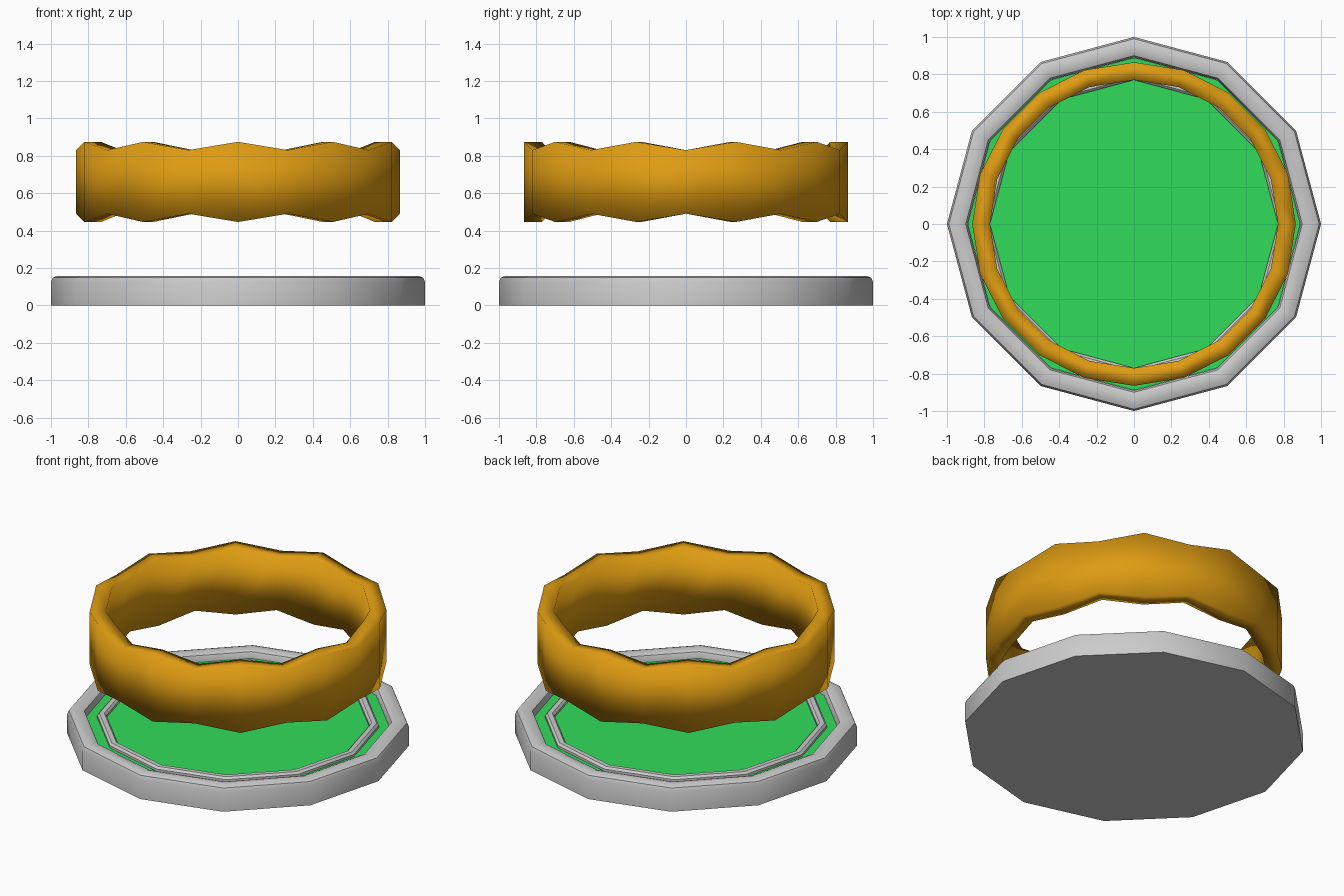
import bpy, bmesh
from math import pi, cos, sin, radians

if "Cube" in bpy.data.objects:
    bpy.data.objects.remove(bpy.data.objects["Cube"])


def finish(name, bm, color=None, angle=40):
    bmesh.ops.recalc_face_normals(bm, faces=bm.faces)
    me = bpy.data.meshes.new(name)
    bm.to_mesh(me)
    bm.free()
    ob = bpy.data.objects.new(name, me)
    bpy.context.collection.objects.link(ob)
    if color:
        mat = bpy.data.materials.new(name + "_color")
        mat.diffuse_color = (*color, 1)
        mat.use_nodes = True
        mat.node_tree.nodes["Principled BSDF"].inputs["Base Color"].default_value = mat.diffuse_color
        me.materials.append(mat)
    bpy.ops.object.select_all(action='DESELECT')
    ob.select_set(True)
    bpy.context.view_layer.objects.active = ob
    bpy.ops.object.shade_smooth_by_angle(angle=radians(angle))
    return ob


def lathe(profile, sides, closed, wave=0.0):
    """Sweep an (r, z) profile round z; wave stretches it about z = 0 on alternate sides."""
    bm = bmesh.new()
    rings = []
    for i in range(sides):
        a = pi / 2 + 2 * pi * i / sides
        k = 1 + wave * (-1) ** i
        rings.append([bm.verts.new((r * cos(a), r * sin(a), z * k)) for r, z in profile])
    n = len(profile)
    for i in range(sides):
        p, q = rings[i], rings[(i + 1) % sides]
        for j in range(n if closed else n - 1):
            k = (j + 1) % n
            bm.faces.new((p[j], q[j], q[k], p[k]))
    if not closed:
        bm.faces.new([r[0] for r in rings])
        bm.faces.new([r[-1] for r in rings])
    return bm


# twelve-sided base tray with a rounded rim
base = [(1, 0), (1, 0.125), (0.99, 0.148), (0.965, 0.158), (0.925, 0.158),
        (0.9, 0.148), (0.89, 0.125), (0.89, 0.09)]
finish("base_tray", lathe(base, 12, False))

# green floor
floor = [(0.889, 0.085), (0.889, 0.11)]
finish("floor_panel", lathe(floor, 12, False), (0.03, 0.72, 0.105))

# thin raised inner rim
rim = [(0.825, 0.1), (0.825, 0.125), (0.812, 0.138), (0.783, 0.138), (0.77, 0.125), (0.77, 0.1)]
finish("inner_rim", lathe(rim, 12, True))

# floating wavy band: ten crests round twenty sides
band = [(0.865, -0.192), (0.865, 0.192), (0.77, 0.192), (0.77, -0.192)]
ob = finish("wavy_band", lathe(band, 20, True, 0.115), (0.73, 0.33, 0.006), 180)
ob.location.z = 0.66
